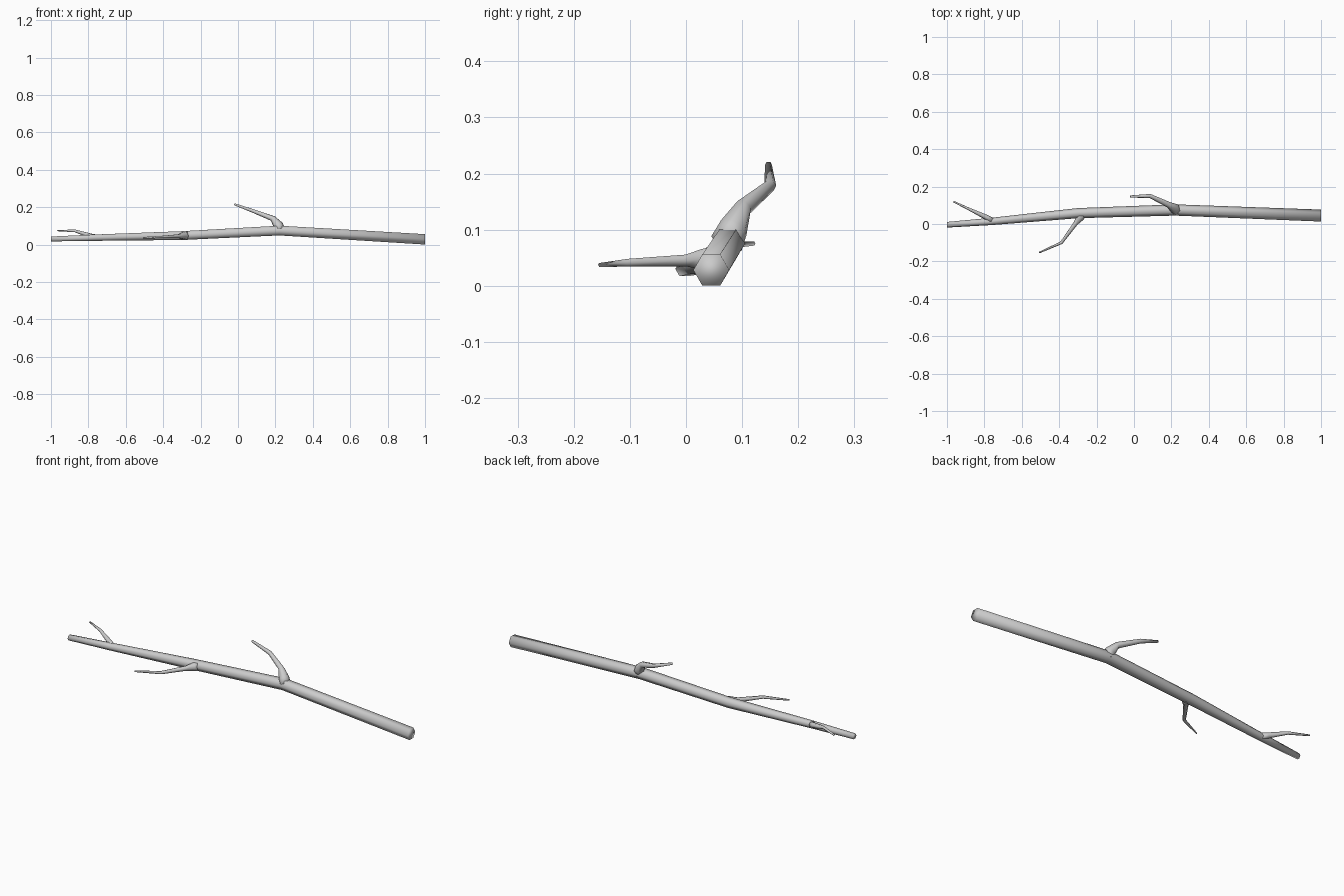
import bpy, bmesh, math
from mathutils import Vector

if "Cube" in bpy.data.objects:
    bpy.data.objects.remove(bpy.data.objects["Cube"])

SIDES = 6


def tube(name, path, end_axis=None):
    """Tapered six-sided limb through (x, y, z, radius) points."""
    pts = [Vector(p[:3]) for p in path]
    bm = bmesh.new()
    rings = []
    for i, p in enumerate(path):
        a, b = pts[max(i - 1, 0)], pts[min(i + 1, len(pts) - 1)]
        if 0 < i < len(pts) - 1:
            t = (pts[i] - a).normalized() + (b - pts[i]).normalized()
        else:
            t = end_axis or (b - a)
        t = t.normalized()
        side = t.cross(Vector((0, 0, 1))).normalized()
        up = side.cross(t)
        ring = []
        for k in range(SIDES):
            ang = 2 * math.pi * k / SIDES
            ring.append(bm.verts.new(pts[i] + p[3] * (math.cos(ang) * side + math.sin(ang) * up)))
        rings.append(ring)
    for r, s in zip(rings, rings[1:]):
        for k in range(SIDES):
            n = (k + 1) % SIDES
            bm.faces.new((r[k], r[n], s[n], s[k]))
    bm.faces.new(rings[0])
    bm.faces.new(rings[-1])
    bmesh.ops.recalc_face_normals(bm, faces=bm.faces[:])
    for f in bm.faces:
        f.smooth = True
    mesh = bpy.data.meshes.new(name)
    bm.to_mesh(mesh)
    bm.free()
    ob = bpy.data.objects.new(name, mesh)
    bpy.context.collection.objects.link(ob)
    return ob


# Main stick, thick end at +x
tube("main_stick", [
    (1.0, 0.045, 0.028, 0.032),
    (0.22, 0.075, 0.075, 0.030),
    (-0.30, 0.058, 0.048, 0.027),
    (-0.76, 0.014, 0.037, 0.0195),
    (-1.0, -0.004, 0.030, 0.015),
], Vector((-1, 0, 0)))

# Upper twig, rising to the back
tube("upper_twig", [
    (0.225, 0.072, 0.075, 0.030),
    (0.215, 0.085, 0.103, 0.027),
    (0.187, 0.102, 0.139, 0.016),
    (0.085, 0.150, 0.178, 0.011),
    (-0.02, 0.147, 0.216, 0.006),
])

# Front twig, reaching towards -y
tube("front_twig", [
    (-0.28, 0.055, 0.048, 0.026),
    (-0.288, 0.033, 0.047, 0.021),
    (-0.312, 0.003, 0.045, 0.012),
    (-0.388, -0.100, 0.041, 0.008),
    (-0.507, -0.153, 0.037, 0.004),
])

# Tip twig, reaching back near the thin end
tube("tip_twig", [
    (-0.755, 0.014, 0.037, 0.018),
    (-0.785, 0.034, 0.046, 0.014),
    (-0.87, 0.074, 0.073, 0.008),
    (-0.965, 0.120, 0.075, 0.004),
])
